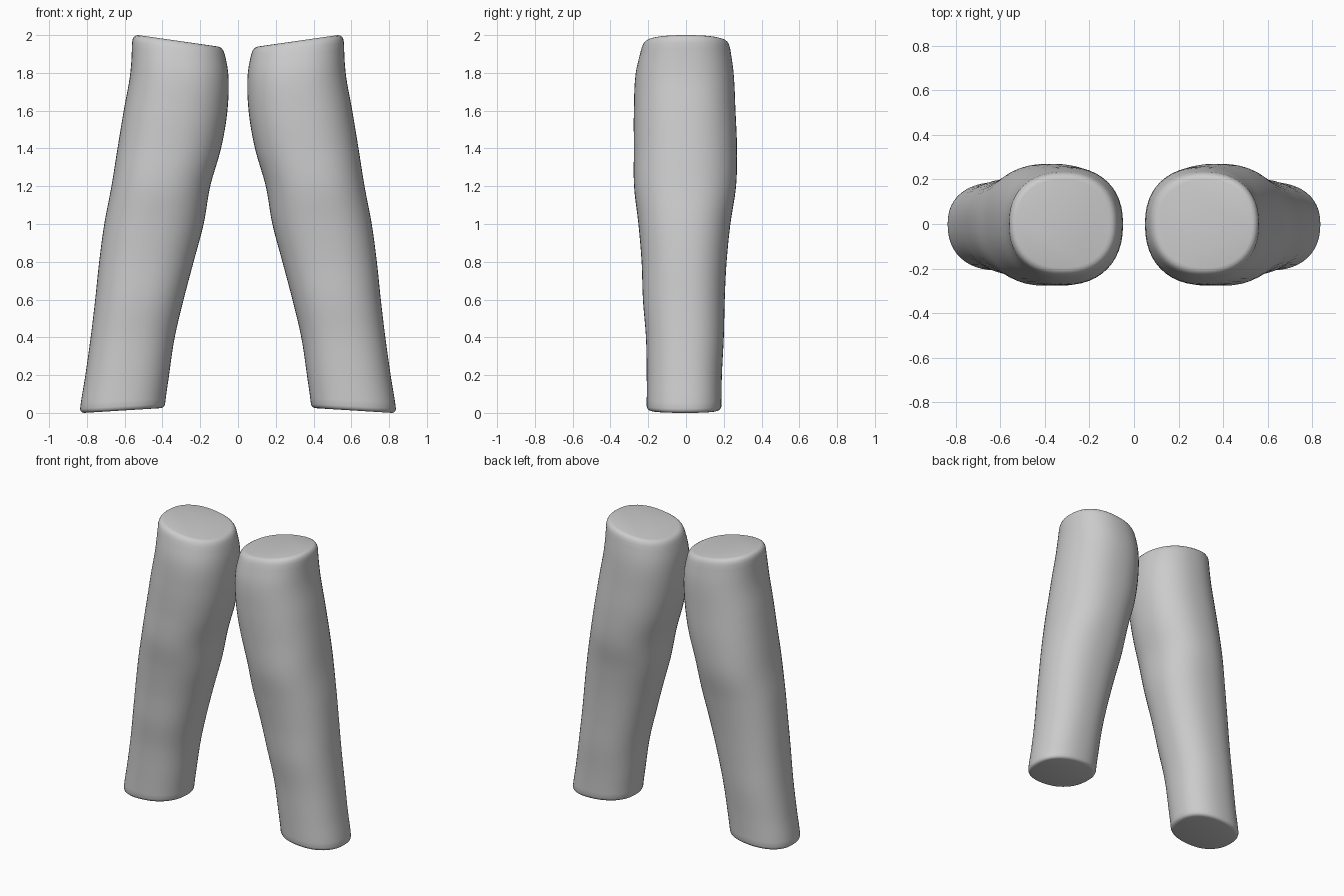
import bpy, bmesh, math

default = bpy.data.objects.get("Cube")
if default:
    bpy.data.objects.remove(default, do_unlink=True)

# Plain cloth colour
cloth = bpy.data.materials.new("grey cloth")
cloth.use_nodes = True
grey = (0.6, 0.6, 0.6, 1)
cloth.diffuse_color = grey
cloth.node_tree.nodes["Principled BSDF"].inputs["Base Color"].default_value = grey

# Leg outlines, sampled every 0.2 from the hem up to the top
INNER = [.39, .365, .335, .288, .235, .182, .147, .09, .056, .052, .09]
OUTER = [.838, .808, .78, .756, .735, .708, .67, .638, .605, .57, .56]
FRONT = [.208, .208, .212, .228, .235, .252, .275, .276, .276, .266, .222]
BACK = [.187, .19, .2, .205, .215, .235, .265, .27, .262, .252, .226]
SIDES = 48
RINGS = 60


def sample(outline, z):
    """Smooth curve through evenly spaced outline values."""
    u = max(0, min(z / 0.2, 9.9999))
    i = int(u)
    t = u - i
    a, b, c, d = (outline[max(0, min(i + k, 10))] for k in (-1, 0, 1, 2))
    return b + t / 2 * (c - a + t * (2*a - 5*b + 4*c - d + t * (3*(b - c) + d - a)))


def squash(v, power):
    return math.copysign(abs(v) ** power, v)


def ring(bm, t, inset=0):
    """One tilted, slightly squared cross-section of the leg."""
    z_in = 0.025 + t * 1.915
    z_out = t * 2
    z_mid = (z_in + z_out) / 2
    x_in, x_out = sample(INNER, z_in) + inset, sample(OUTER, z_out) - inset
    front, back = sample(FRONT, z_mid) - inset, sample(BACK, z_mid) - inset
    cx, rx = (x_in + x_out) / 2, (x_out - x_in) / 2
    verts = []
    for k in range(SIDES):
        angle = math.tau * k / SIDES
        c, s = squash(math.cos(angle), 0.88), squash(math.sin(angle), 0.88)
        y = s * (back if s > 0 else front)
        z = z_mid + c * (z_out - z_in) / 2
        verts.append(bm.verts.new((cx + c * rx, y, z)))
    return verts


def build_leg(name, side):
    bm = bmesh.new()
    steps = [(0, .022), (.0015, .012), (.005, .004), (.011, 0)]
    steps += [(.011 + .969 * k / RINGS, 0) for k in range(1, RINGS + 1)]
    steps += [(.989, .003), (.995, .009), (.9985, .018), (1, .03)]
    rings = [ring(bm, t, inset) for t, inset in steps]
    for low, high in zip(rings, rings[1:]):
        for k in range(SIDES):
            n = (k + 1) % SIDES
            bm.faces.new((low[k], low[n], high[n], high[k]))
    # Closed ends
    bm.faces.new(rings[0][::-1])
    bm.faces.new(rings[-1])
    # The right leg mirrors the left
    for v in bm.verts:
        v.co.x *= side
    bmesh.ops.recalc_face_normals(bm, faces=bm.faces)
    mesh = bpy.data.meshes.new(name)
    bm.to_mesh(mesh)
    bm.free()
    mesh.materials.append(cloth)
    leg = bpy.data.objects.new(name, mesh)
    bpy.context.collection.objects.link(leg)
    bpy.ops.object.select_all(action='DESELECT')
    leg.select_set(True)
    bpy.context.view_layer.objects.active = leg
    bpy.ops.object.shade_smooth_by_angle(angle=math.radians(50))


build_leg("left_trouser_leg", 1)
build_leg("right_trouser_leg", -1)
